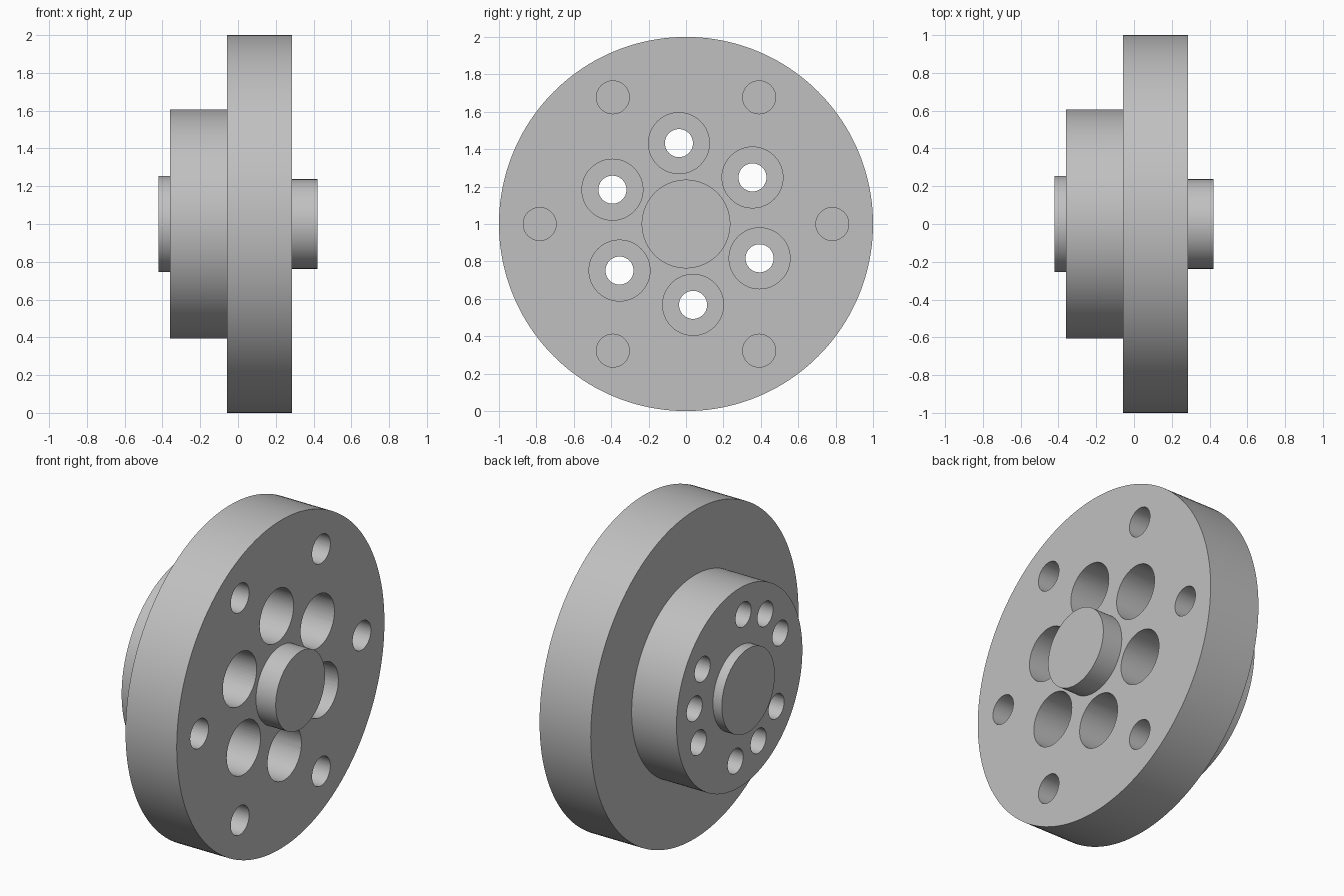
import bpy, bmesh
from math import sin, cos, radians, tau

cube = bpy.data.objects.get("Cube")
if cube:
    bpy.data.objects.remove(cube, do_unlink=True)

steel = bpy.data.materials.new("grey_steel")
steel.use_nodes = True
grey = (0.53, 0.53, 0.53, 1)
steel.diffuse_color = grey
steel.node_tree.nodes["Principled BSDF"].inputs["Base Color"].default_value = grey

AXIS_Z = 1.0


def add_turned(bm, profile, sides, y=0.0, z=AXIS_Z):
    """Closed solid turned about an x-parallel axis from (x, radius) points."""
    rings = []
    for x, r in profile:
        rings.append([bm.verts.new((x, y + r * cos(tau * i / sides), z + r * sin(tau * i / sides)))
                      for i in range(sides)])
    for a, b in zip(rings, rings[1:]):
        for i in range(sides):
            j = (i + 1) % sides
            bm.faces.new((a[i], a[j], b[j], b[i]))
    bm.faces.new(rings[0])
    bm.faces.new(rings[-1])


def finish(bm, name):
    bmesh.ops.recalc_face_normals(bm, faces=bm.faces[:])
    mesh = bpy.data.meshes.new(name)
    bm.to_mesh(mesh)
    bm.free()
    obj = bpy.data.objects.new(name, mesh)
    bpy.context.collection.objects.link(obj)
    mesh.materials.append(steel)
    return obj


def drill_circle(body, name, profile, pitch, count, start):
    """Cut a ring of equal holes into the body."""
    bm = bmesh.new()
    for k in range(count):
        a = radians(start) + tau * k / count
        add_turned(bm, profile, 48, pitch * cos(a), AXIS_Z + pitch * sin(a))
    cutter = finish(bm, name)
    cutter.hide_render = True
    mod = body.modifiers.new(name, "BOOLEAN")
    mod.operation = "DIFFERENCE"
    mod.solver = "EXACT"
    mod.object = cutter
    bpy.ops.object.modifier_apply(modifier=mod.name)
    bpy.data.objects.remove(cutter, do_unlink=True)


# Turned body: rear spigot, hub, wide flange, front spigot
hub_x, step_x, face_x, end_x = -0.36, -0.058, 0.287, 0.42
bm = bmesh.new()
add_turned(bm, [(-end_x, 0.255), (hub_x, 0.255), (hub_x, 0.606), (step_x, 0.606),
                (step_x, 1.0), (face_x, 1.0), (face_x, 0.237), (end_x, 0.237)], 160)
flange = finish(bm, "flange_body")
bpy.context.view_layer.objects.active = flange
flange.select_set(True)

# Counterbored through holes for the bolts
bore_x = face_x - 0.28
drill_circle(flange, "bolt_holes",
             [(-0.5, 0.075), (bore_x, 0.075), (bore_x, 0.163), (0.5, 0.163)], 0.434, 6, 35)
# Blind holes around the flange face
drill_circle(flange, "rim_holes", [(face_x - 0.22, 0.088), (0.5, 0.088)], 0.782, 6, 0)
# Blind holes in the hub face
drill_circle(flange, "hub_holes", [(-0.5, 0.075), (hub_x + 0.2, 0.075)], 0.434, 3, 5)

bpy.ops.object.shade_smooth_by_angle(angle=radians(30))
